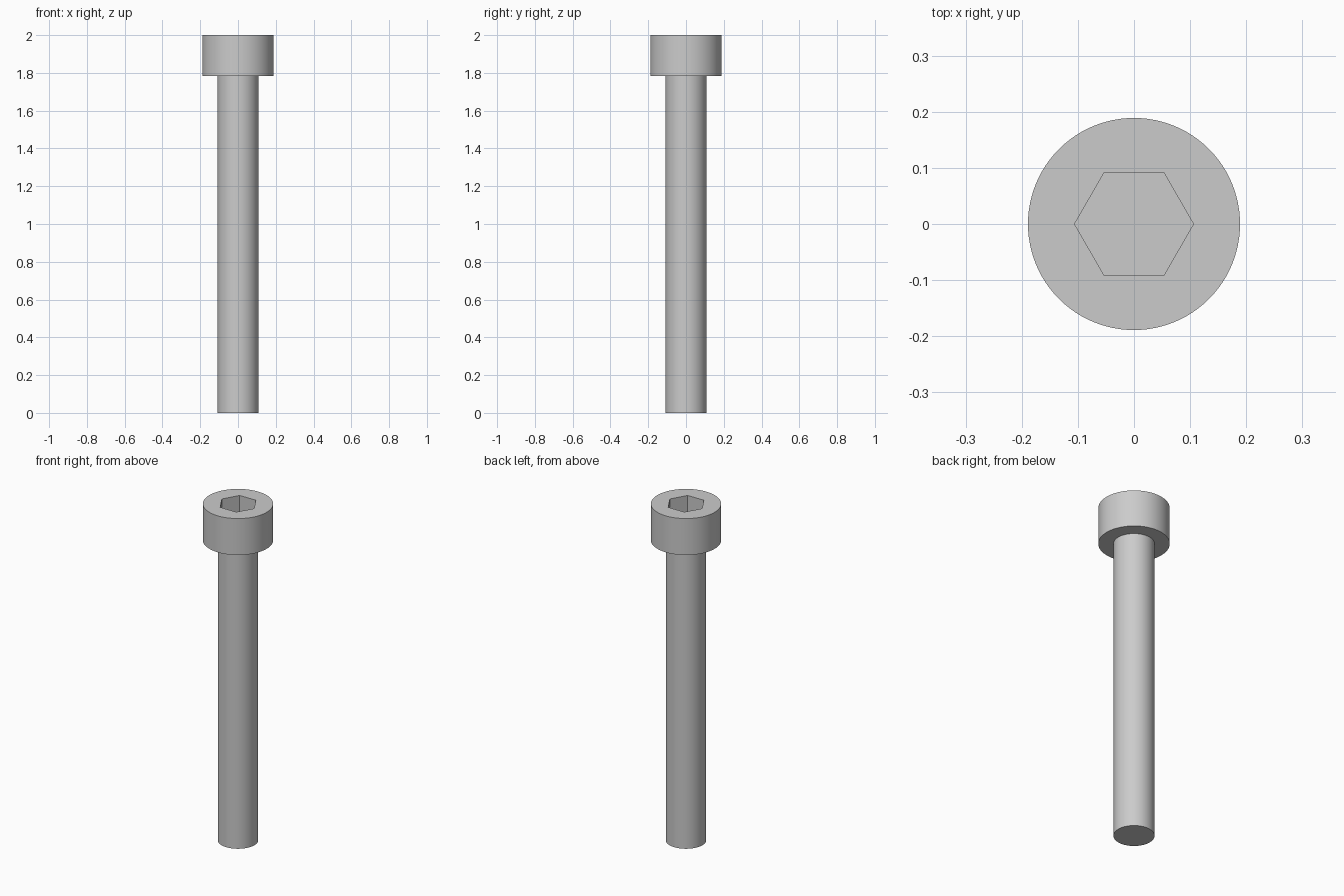
import bpy, bmesh
from math import cos, sin, tau, radians

SHANK_R, HEAD_R, SOCKET_R = 0.1085, 0.189, 0.106
HEAD_Z, TOP_Z, SOCKET_Z = 1.783, 2.0, 1.89
SIDES = 96

cube = bpy.data.objects.get("Cube")
if cube:
    bpy.data.objects.remove(cube, do_unlink=True)

steel = bpy.data.materials.new("grey steel")
steel.use_nodes = True
colour = (0.6, 0.6, 0.6, 1)
steel.diffuse_color = colour
steel.node_tree.nodes["Principled BSDF"].inputs["Base Color"].default_value = colour

bm = bmesh.new()


def ring(radius, z, sides):
    return [bm.verts.new((radius * cos(tau * i / sides), radius * sin(tau * i / sides), z))
            for i in range(sides)]


def join(a, b):
    n = len(a)
    for i in range(n):
        j = (i + 1) % n
        bm.faces.new((a[i], a[j], b[j], b[i]))


def loop_edges(loop):
    return [bm.edges.get((loop[i - 1], loop[i])) for i in range(len(loop))]


# Shank, underside of the head and head wall
outer = [ring(r, z, SIDES) for r, z in
         ((SHANK_R, 0), (SHANK_R, HEAD_Z), (HEAD_R, HEAD_Z), (HEAD_R, TOP_Z))]
for low, high in zip(outer, outer[1:]):
    join(low, high)
bm.faces.new(outer[0][::-1])

# Hexagonal socket with a flat floor
rim, floor = ring(SOCKET_R, TOP_Z, 6), ring(SOCKET_R, SOCKET_Z, 6)
join(rim, floor)
bm.faces.new(floor)

# Flat top of the head around the socket
bmesh.ops.triangle_fill(bm, use_beauty=True, normal=(0, 0, 1),
                        edges=loop_edges(outer[-1]) + loop_edges(rim))
bmesh.ops.recalc_face_normals(bm, faces=bm.faces)

mesh = bpy.data.meshes.new("socket_head_bolt")
bm.to_mesh(mesh)
bm.free()
mesh.materials.append(steel)
bolt = bpy.data.objects.new("socket_head_bolt", mesh)
bpy.context.collection.objects.link(bolt)

# Smooth round walls, sharp rims and socket corners
bpy.ops.object.select_all(action="DESELECT")
bolt.select_set(True)
bpy.context.view_layer.objects.active = bolt
bpy.ops.object.shade_smooth_by_angle(angle=radians(30))
